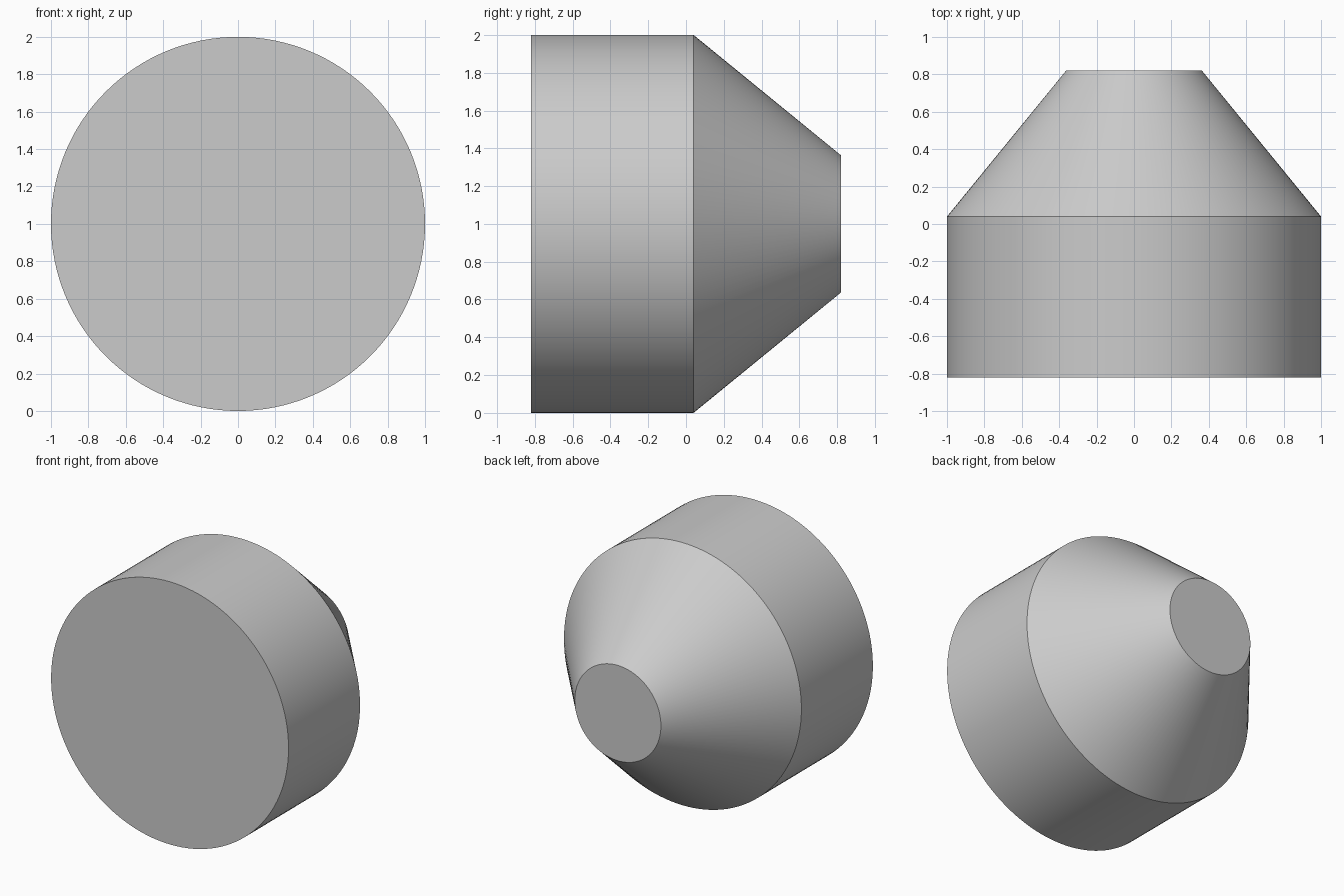
import bpy
import bmesh
from math import cos, sin, tau, radians

cube = bpy.data.objects.get("Cube")
if cube:
    bpy.data.objects.remove(cube, do_unlink=True)

SEGMENTS = 128
CENTRE_Z = 1.0

grey = bpy.data.materials.new("plain grey")
grey.use_nodes = True
colour = (0.6, 0.6, 0.6, 1.0)
grey.diffuse_color = colour
grey.node_tree.nodes["Principled BSDF"].inputs["Base Color"].default_value = colour


def lathe(name, profile, material):
    """Revolve (y, radius) points about the y axis and cap both ends."""
    bm = bmesh.new()
    rings = []
    for y, radius in profile:
        angles = [tau * i / SEGMENTS for i in range(SEGMENTS)]
        rings.append([bm.verts.new((radius * cos(a), y, CENTRE_Z + radius * sin(a)))
                      for a in angles])
    for near, far in zip(rings, rings[1:]):
        for i in range(SEGMENTS):
            j = (i + 1) % SEGMENTS
            bm.faces.new((near[i], near[j], far[j], far[i]))
    bm.faces.new(rings[0])
    bm.faces.new(rings[-1])
    bmesh.ops.recalc_face_normals(bm, faces=bm.faces)
    mesh = bpy.data.meshes.new(name)
    bm.to_mesh(mesh)
    bm.free()
    mesh.materials.append(material)
    obj = bpy.data.objects.new(name, mesh)
    bpy.context.collection.objects.link(obj)
    return obj


# Round drum at the front, tapering to a small flat disc at the back
body = lathe("tapered_drum", [(-0.82, 1.0), (0.04, 1.0), (0.82, 0.363)], grey)

# Smooth round sides with crisp rims
bpy.ops.object.select_all(action='DESELECT')
body.select_set(True)
bpy.context.view_layer.objects.active = body
bpy.ops.object.shade_smooth_by_angle(angle=radians(30))
